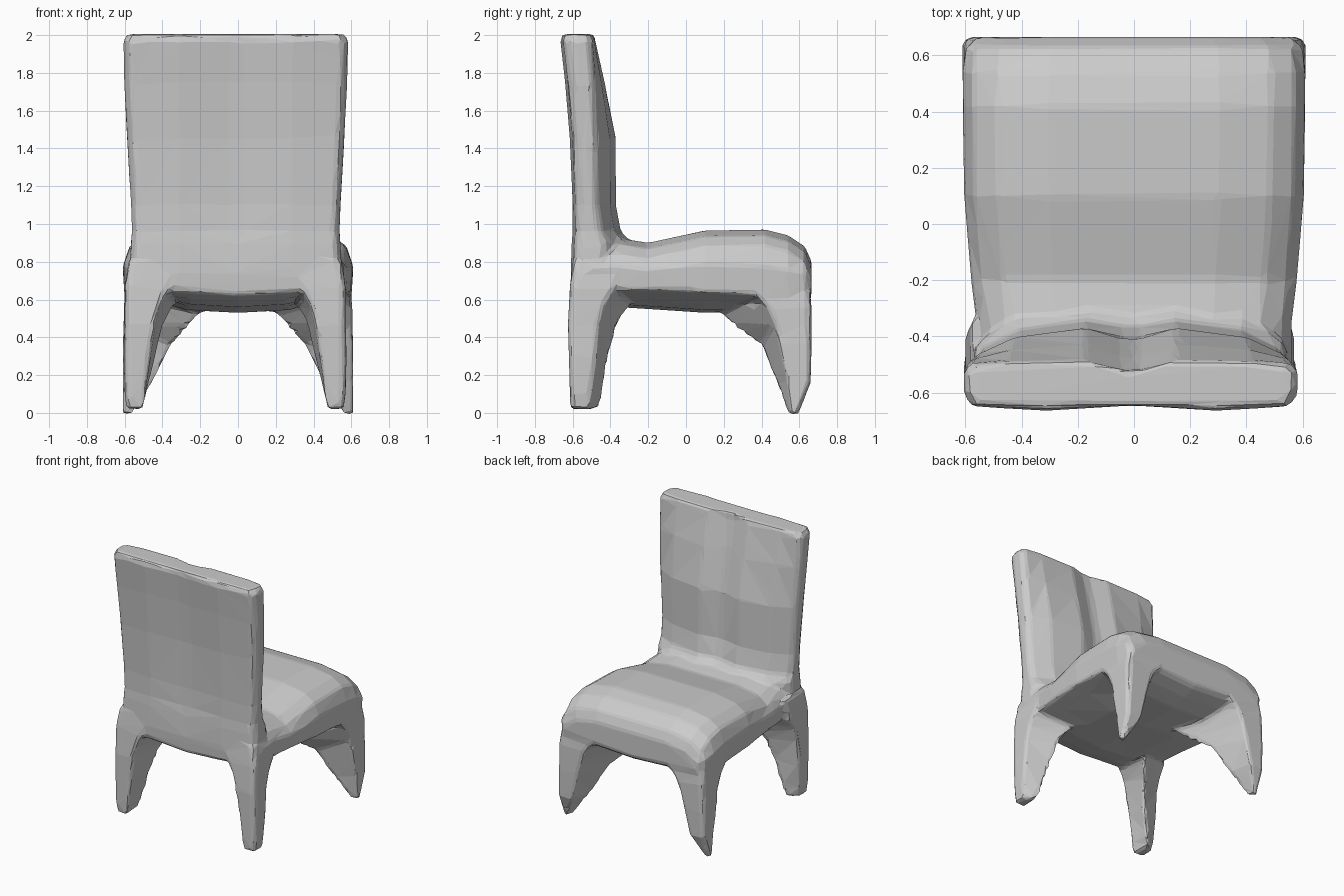
import bpy, bmesh

cube = bpy.data.objects.get("Cube")
if cube:
    bpy.data.objects.remove(cube)

grey = bpy.data.materials.new("warm_grey_clay")
grey.use_nodes = True
COLOUR = (0.6, 0.6, 0.6, 1)
grey.diffuse_color = COLOUR
grey.node_tree.nodes["Principled BSDF"].inputs["Base Color"].default_value = COLOUR

body = bmesh.new()


def loft(rings):
    """Skin a list of equal-length rings into a closed solid of the body."""
    loops = [[body.verts.new(p) for p in ring] for ring in rings]
    for a, b in zip(loops, loops[1:]):
        for i in range(len(a)):
            j = (i + 1) % len(a)
            body.faces.new((a[i], a[j], b[j], b[i]))
    body.faces.new(loops[0])
    body.faces.new(loops[-1])


# Backrest: padded slab with a vertical crease down both sides
def back_ring(z, w, rear, side, crown, crease):
    half = [(0.03, crown - crease), (0.16, crown), (0.72 * w, crown * 0.65 + side * 0.35),
            (0.95 * w, side), (w, side - 0.03), (w, rear + 0.06), (0.95 * w, rear + 0.015),
            (0.3, rear), (0.04, rear + crease * 0.4)]
    left = [(-x, y) for x, y in reversed(half)]
    return [(x - 0.012, y, z) for x, y in half + left]


loft([back_ring(*r) for r in (
    (0.64, 0.54, -0.605, -0.45, -0.34, 0.0),
    (0.74, 0.56, -0.61, -0.42, -0.28, 0.0),
    (0.90, 0.555, -0.605, -0.41, -0.29, 0.01),
    (0.96, 0.55, -0.60, -0.44, -0.345, 0.02),
    (1.10, 0.555, -0.60, -0.46, -0.37, 0.03),
    (1.45, 0.575, -0.615, -0.465, -0.37, 0.04),
    (1.75, 0.59, -0.64, -0.48, -0.43, 0.04),
    (1.97, 0.595, -0.665, -0.495, -0.48, 0.04),
    (2.005, 0.575, -0.655, -0.505, -0.485, 0.03))])


# Seat: cushion with a soft crown and a rounded belly, skinned from rear to front
def seat_ring(y, w, top, low, belly):
    edge = low + 0.45 * (top - low)
    half = [(0, top), (0.5 * w, top), (0.8 * w, top - 0.03), (0.94 * w, top - 0.085),
            (w, edge), (0.985 * w, low), (0.8 * w, low - 0.3 * (low - belly)),
            (0.45 * w, belly + 0.015), (0, belly)]
    left = [(-x, z) for x, z in reversed(half[1:-1])]
    return [(x, y, z) for x, z in half + left]


loft([seat_ring(*r) for r in (
    (-0.60, 0.555, 0.86, 0.67, 0.62),
    (-0.50, 0.565, 0.90, 0.65, 0.59),
    (-0.36, 0.56, 0.925, 0.65, 0.56),
    (-0.20, 0.58, 0.90, 0.65, 0.55),
    (0.10, 0.605, 0.965, 0.64, 0.53),
    (0.42, 0.61, 0.97, 0.62, 0.53),
    (0.54, 0.61, 0.94, 0.61, 0.56),
    (0.63, 0.60, 0.88, 0.61, 0.59),
    (0.665, 0.56, 0.80, 0.64, 0.62))])


# Legs: diagonal fins, narrow at the corner and reaching in toward the middle
def leg_ring(side, face, shift, z, outer_x, outer_y, arm, fin_x, fin_y):
    bevel = 0.02
    pts = [(outer_x - bevel, outer_y), (outer_x, outer_y - bevel),
           (outer_x, outer_y - arm), (fin_x, fin_y), (outer_x - arm, outer_y)]
    return [(side * x + shift, face * y, z) for x, y in pts]


front_leg = (
    (0.76, 0.58, 0.63, 0.32, 0.22, 0.22),
    (0.64, 0.595, 0.655, 0.30, 0.18, 0.18),
    (0.56, 0.605, 0.665, 0.23, 0.16, 0.14),
    (0.47, 0.605, 0.665, 0.19, 0.25, 0.24),
    (0.35, 0.61, 0.665, 0.165, 0.355, 0.40),
    (0.16, 0.61, 0.66, 0.12, 0.45, 0.475),
    (-0.01, 0.61, 0.595, 0.03, 0.565, 0.54))
back_leg = (
    (0.80, 0.565, 0.60, 0.26, 0.35, 0.32),
    (0.66, 0.585, 0.615, 0.23, 0.28, 0.25),
    (0.56, 0.585, 0.62, 0.18, 0.33, 0.30),
    (0.47, 0.585, 0.625, 0.16, 0.38, 0.36),
    (0.30, 0.59, 0.62, 0.14, 0.42, 0.41),
    (0.10, 0.585, 0.615, 0.11, 0.47, 0.44),
    (0.02, 0.575, 0.61, 0.09, 0.50, 0.46))
for side in (-1, 1):
    loft([leg_ring(side, 1, 0, *r) for r in front_leg])
    loft([leg_ring(side, -1, -0.015, *r) for r in back_leg])

# Fuse the parts into one softened skin with coarse flat facets
bmesh.ops.triangulate(body, faces=body.faces[:])
# Each solid needs its own outward normals
bmesh.ops.recalc_face_normals(body, faces=body.faces[:])
mesh = bpy.data.meshes.new("chair_body")
body.to_mesh(mesh)
body.free()
mesh.materials.append(grey)
chair = bpy.data.objects.new("chair_body", mesh)
bpy.context.collection.objects.link(chair)

fuse = chair.modifiers.new("fuse", 'REMESH')
fuse.mode = 'VOXEL'
fuse.voxel_size = 0.016
soften = chair.modifiers.new("soften", 'SMOOTH')
soften.factor = 0.5
soften.iterations = 5
facet = chair.modifiers.new("facet", 'DECIMATE')
facet.ratio = 0.025
